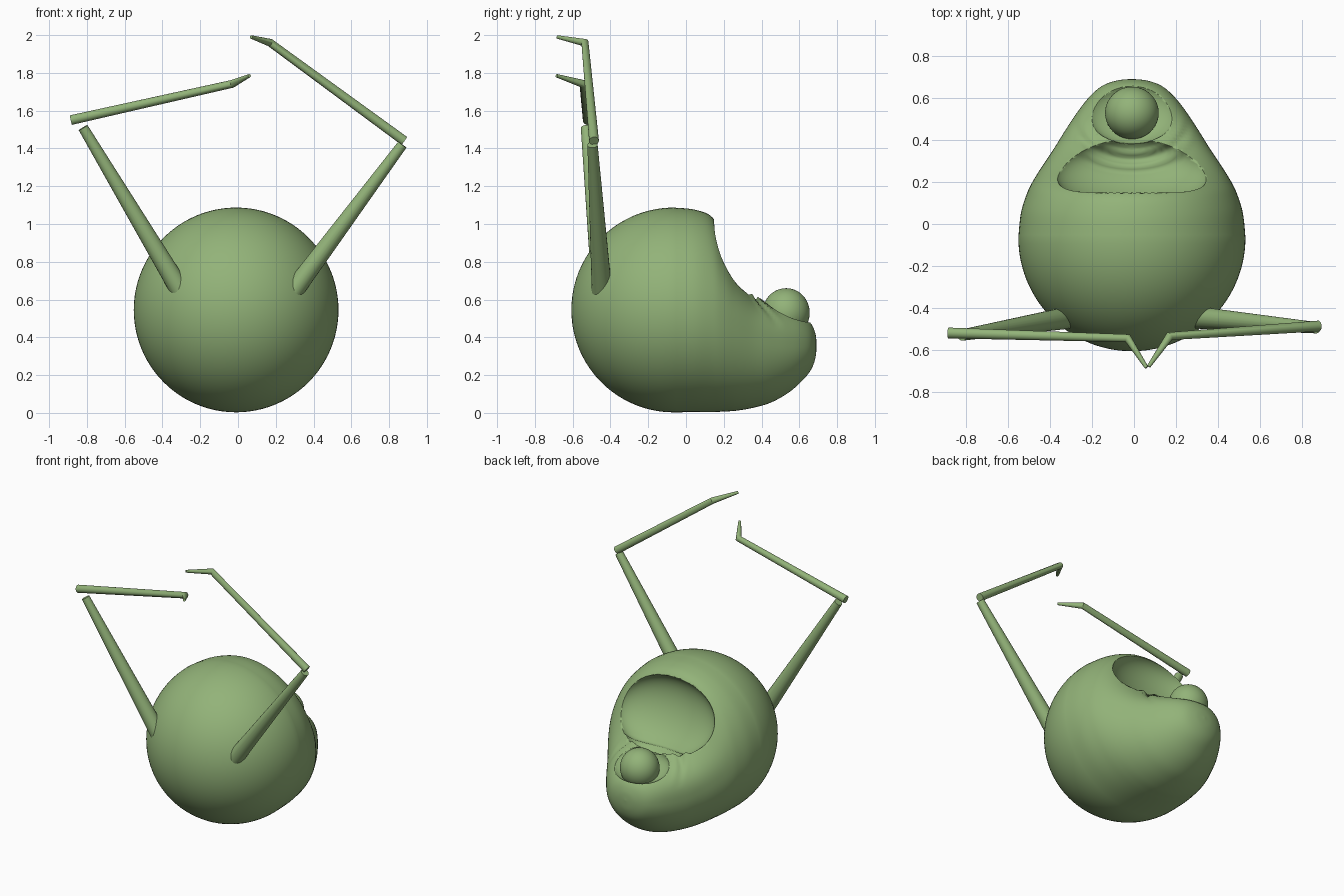
import bpy, bmesh, math
from mathutils import Vector, Matrix

if "Cube" in bpy.data.objects:
    bpy.data.objects.remove(bpy.data.objects["Cube"])

CX = -0.01
mat = bpy.data.materials.new("green")
mat.diffuse_color = (0.29, 0.45, 0.19, 1)
mat.use_nodes = True
mat.node_tree.nodes["Principled BSDF"].inputs["Base Color"].default_value = mat.diffuse_color


def finish(name, bm, angle=40):
    bmesh.ops.recalc_face_normals(bm, faces=bm.faces)
    me = bpy.data.meshes.new(name)
    bm.to_mesh(me)
    bm.free()
    ob = bpy.data.objects.new(name, me)
    bpy.context.collection.objects.link(ob)
    me.materials.append(mat)
    bpy.ops.object.select_all(action='DESELECT')
    ob.select_set(True)
    bpy.context.view_layer.objects.active = ob
    bpy.ops.object.shade_smooth_by_angle(angle=math.radians(angle))
    return ob


def skin(bm, rings):
    for a, b in zip(rings, rings[1:]):
        n = len(a)
        for i in range(n):
            bm.faces.new((a[i], a[(i + 1) % n], b[(i + 1) % n], b[i]))


def ellipsoid(name, centre, radii, tilt=0):
    bm = bmesh.new()
    bmesh.ops.create_uvsphere(bm, u_segments=64, v_segments=40, radius=1)
    bm.transform(Matrix.Translation(centre) @ Matrix.Rotation(tilt, 4, 'X')
                 @ Matrix.Diagonal((*radii, 1)))
    return finish(name, bm)


def limb(name, points, radii, n=20):
    """Tapered round tube through the points, flat ends."""
    pts = [Vector(p) for p in points]
    bm = bmesh.new()
    rings = []
    for i, (p, r) in enumerate(zip(pts, radii)):
        d = Vector()
        if i > 0:
            d += (p - pts[i - 1]).normalized()
        if i < len(pts) - 1:
            d += (pts[i + 1] - p).normalized()
        d.normalize()
        u = d.cross(Vector((0, 1, 0.15))).normalized()
        v = d.cross(u)
        rings.append([bm.verts.new(p + r * (u * math.cos(k * math.tau / n) + v * math.sin(k * math.tau / n)))
                      for k in range(n)])
    skin(bm, rings)
    bm.faces.new(rings[0])
    bm.faces.new(rings[-1])
    return finish(name, bm)


# body sections: y, half width, bottom z, widest z, top z, fullness of the upper half
R, YC, ZC = 0.542, -0.065, 0.545
rows = []
for k in range(1, 30):
    a = math.pi / 2 * k / 29
    s = R * math.sin(a)
    rows.append((YC - R * math.cos(a), s, ZC - s, ZC, ZC + s, 2.0))
keys = [rows[-1],
        (0.05, 0.53, 0.004, 0.53, 1.075, 2.0),
        (0.14, 0.503, 0.005, 0.51, 1.035, 2.0),
        (0.20, 0.475, 0.007, 0.48, 0.92, 2.2),
        (0.27, 0.432, 0.012, 0.44, 0.76, 2.5),
        (0.36, 0.372, 0.028, 0.39, 0.635, 2.7),
        (0.45, 0.316, 0.055, 0.36, 0.58, 2.7),
        (0.54, 0.256, 0.105, 0.35, 0.545, 2.7),
        (0.61, 0.20, 0.165, 0.35, 0.515, 2.5),
        (0.66, 0.14, 0.225, 0.355, 0.475, 2.2),
        (0.685, 0.07, 0.29, 0.36, 0.42, 2.0),
        (0.692, 0.0, 0.36, 0.36, 0.36, 2.0)]
for i in range(len(keys) - 1):
    p0, p1, p2, p3 = (keys[max(0, min(len(keys) - 1, i + o))] for o in (-1, 0, 1, 2))
    for k in range(1, 7):
        t = k / 6
        rows.append(tuple(0.5 * (2 * b + (c - a) * t + (2 * a - 5 * b + 4 * c - d) * t * t
                                 + (3 * b - a - 3 * c + d) * t ** 3)
                          for a, b, c, d in zip(p0, p1, p2, p3)))
rows.pop()

bm = bmesh.new()
rings = []
N = 96
for y, w, zb, zc, zt, e in rows:
    ring = []
    for k in range(N):
        a = math.tau * k / N
        c, s = math.cos(a), math.sin(a)
        q = 2 / e if s > 0 else 1
        x = w * math.copysign(abs(c) ** q, c)
        z = zc + ((zt - zc) * s ** q if s > 0 else (zc - zb) * s)
        ring.append(bm.verts.new((CX + x, y, z)))
    rings.append(ring)
skin(bm, rings)
for ring, y, z in ((rings[0], YC - R, ZC), (rings[-1], 0.692, 0.36)):
    tip = bm.verts.new((CX, y, z))
    for k in range(N):
        bm.faces.new((ring[k], ring[(k + 1) % N], tip))
body = finish("body", bm)

# hollow under the rear lip, and the socket around the knob
hollow = ellipsoid("hollow_cutter", (CX, 0.25, 0.79), (0.37, 0.15, 0.255), math.radians(26))
socket = ellipsoid("socket_cutter", (CX, 0.53, 0.555), (0.21, 0.155, 0.085), math.radians(-20))
bpy.context.view_layer.objects.active = body
for cutter in (hollow, socket):
    mod = body.modifiers.new("cut", 'BOOLEAN')
    mod.object = cutter
    mod.solver = 'EXACT'
    mod.operation = 'DIFFERENCE'
    # keep the cut ahead of the smoothing modifier, if any
    bpy.ops.object.modifier_move_to_index(modifier=mod.name, index=0)
    bpy.ops.object.modifier_apply(modifier=mod.name)
    bpy.data.objects.remove(cutter)

# soft ripples between hollow and socket
for v in body.data.vertices:
    x, y, z = v.co
    d = math.hypot(x - CX, (y - 0.53) * 1.3)
    if 0.22 < d < 0.40 and 0.15 < y < 0.55 and 0.45 < z < 0.8 and abs(x - CX) < 0.3:
        t = (d - 0.22) / 0.18
        fade = math.sin(math.pi * t) * min(1, (0.3 - abs(x - CX)) / 0.08) * min(1, (0.55 - y) / 0.1)
        v.co.z += 0.014 * fade * math.sin(t * math.tau * 2)

ellipsoid("knob", (CX, 0.53, 0.53), (0.128, 0.125, 0.13))

# arms: detached upper and lower pieces
limb("left_upper_arm", [(-0.30, -0.445, 0.64), (-0.82, -0.53, 1.51)], [0.054, 0.027])
limb("right_upper_arm", [(0.285, -0.445, 0.635), (0.87, -0.495, 1.42)], [0.054, 0.027])
limb("left_forearm", [(-0.885, -0.52, 1.55), (-0.03, -0.545, 1.742), (0.06, -0.685, 1.785)],
     [0.026, 0.021, 0.009])
limb("right_forearm", [(0.88, -0.487, 1.44), (0.17, -0.535, 1.96), (0.07, -0.68, 1.99)],
     [0.026, 0.021, 0.009])
